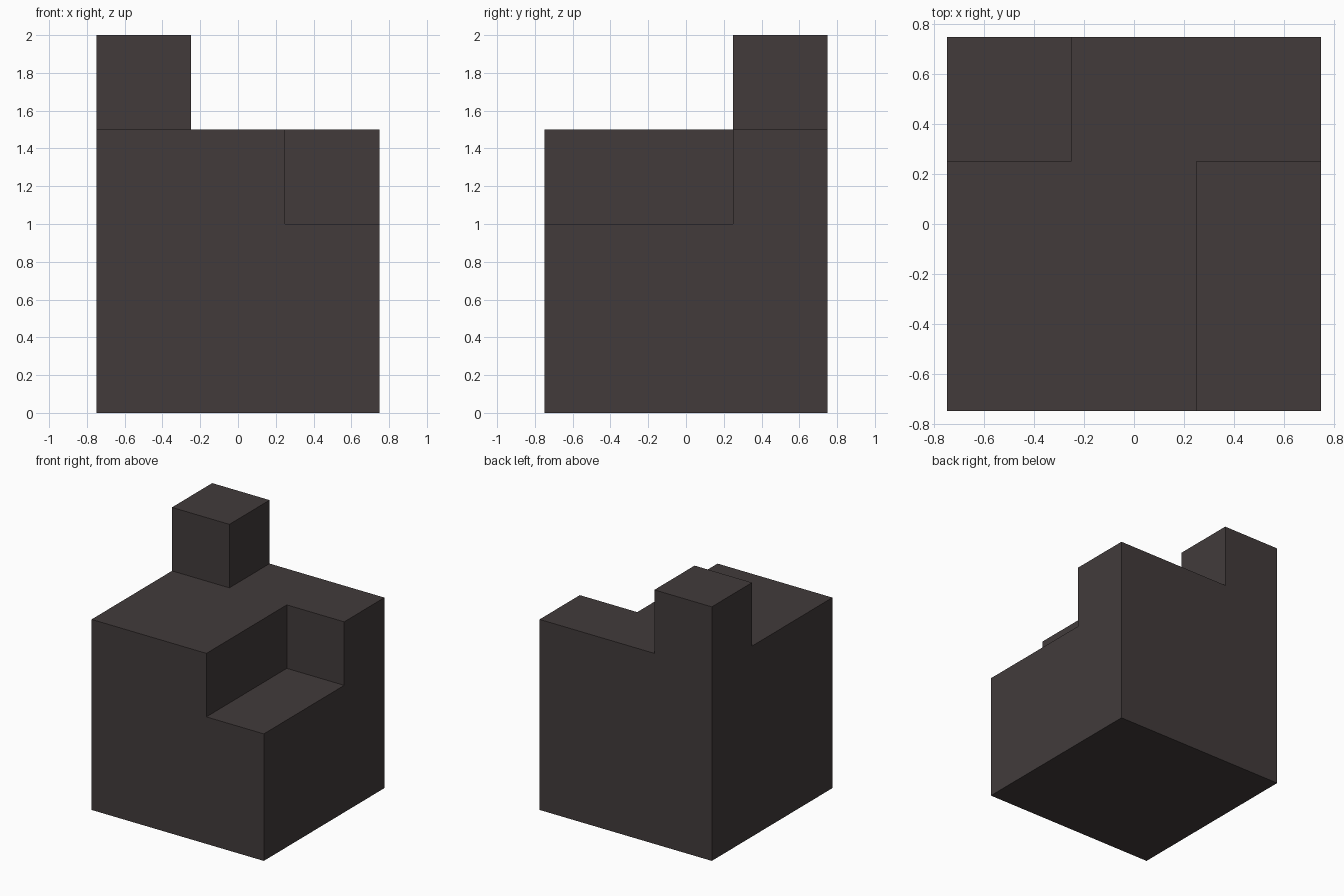
import bpy, bmesh
from mathutils import Vector, Matrix

cube = bpy.data.objects.get("Cube")
if cube:
    bpy.data.objects.remove(cube, do_unlink=True)

# One dark charcoal colour
COLOUR = (0.054, 0.044, 0.044, 1)
charcoal = bpy.data.materials.new("dark charcoal")
charcoal.diffuse_color = COLOUR
charcoal.use_nodes = True
charcoal.node_tree.nodes["Principled BSDF"].inputs["Base Color"].default_value = COLOUR

U = 0.5       # module size; the block is three modules wide and deep
H = 1.5 * U   # half width of the block


def box(bm, low, high):
    low, high = Vector(low), Vector(high)
    place = Matrix.Translation((low + high) / 2) @ Matrix.Diagonal((high - low).to_4d())
    bmesh.ops.create_cube(bm, size=1, matrix=place)


def make_object(name, bm):
    mesh = bpy.data.meshes.new(name)
    bm.to_mesh(mesh)
    bm.free()
    mesh.materials.append(charcoal)
    obj = bpy.data.objects.new(name, mesh)
    bpy.context.collection.objects.link(obj)
    return obj


# Main block, scored to mark out the tower's footprint
bm = bmesh.new()
box(bm, (-H, -H, 0), (H, H, 3 * U))
for point, normal in (((-U / 2, 0, 0), (1, 0, 0)), ((0, U / 2, 0), (0, 1, 0))):
    geom = bm.verts[:] + bm.edges[:] + bm.faces[:]
    bmesh.ops.bisect_plane(bm, geom=geom, plane_co=point, plane_no=normal)

# Corner tower raised one module from the back corner of the top
bm.normal_update()
footprint = [f for f in bm.faces if f.normal.z > 0.9
             and f.calc_center_median().x < -U / 2
             and f.calc_center_median().y > U / 2]
raised = bmesh.ops.extrude_face_region(bm, geom=footprint)["geom"]
bmesh.ops.translate(bm, vec=(0, 0, U),
                    verts=[g for g in raised if isinstance(g, bmesh.types.BMVert)])
bmesh.ops.delete(bm, geom=[f for f in footprint if f.is_valid], context="FACES_ONLY")

# Merge the flat faces back together
bmesh.ops.dissolve_limit(bm, angle_limit=0.01, verts=bm.verts[:], edges=bm.edges[:])
bmesh.ops.recalc_face_normals(bm, faces=bm.faces[:])
block = make_object("stepped_block", bm)

# Step cut into the front corner, two modules deep
bm = bmesh.new()
box(bm, (U / 2, -H - U, 2 * U), (H + U, U / 2, 4 * U))
cutter = make_object("step_cutter", bm)
cutter.hide_render = True
cutter.hide_viewport = True
cutter.display_type = "WIRE"

cut = block.modifiers.new("step_cut", "BOOLEAN")
cut.operation = "DIFFERENCE"
cut.solver = "EXACT"
cut.object = cutter
